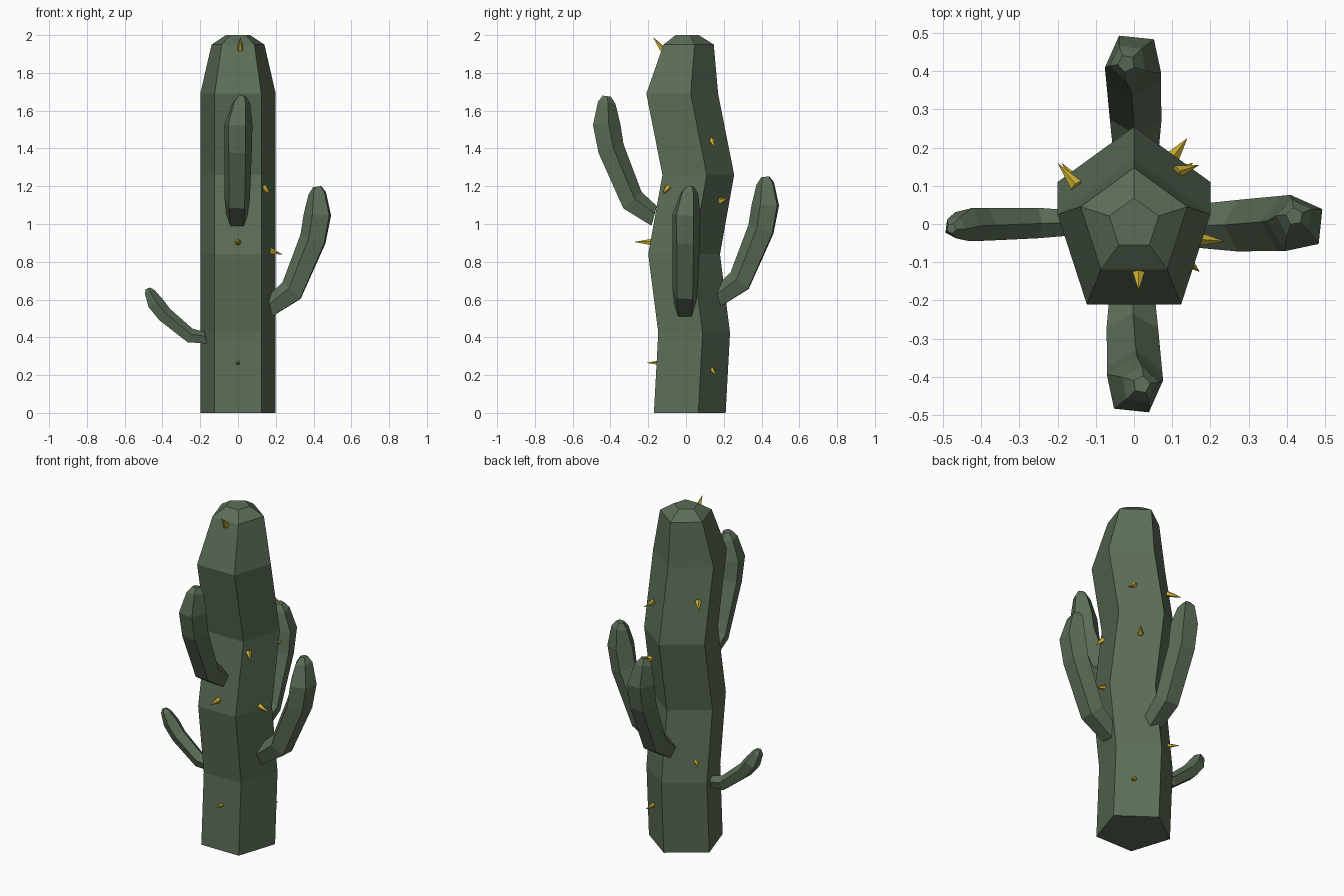
import bpy, bmesh, math
from mathutils import Vector, Matrix

if "Cube" in bpy.data.objects:
    bpy.data.objects.remove(bpy.data.objects["Cube"])


def material(name, rgb):
    m = bpy.data.materials.new(name)
    m.diffuse_color = (*rgb, 1)
    m.use_nodes = True
    m.node_tree.nodes["Principled BSDF"].inputs["Base Color"].default_value = m.diffuse_color
    return m


green = material("cactus_green", (0.105, 0.155, 0.095))
gold = material("spine_gold", (0.62, 0.43, 0.03))


def finish(name, bm, mat):
    bmesh.ops.recalc_face_normals(bm, faces=bm.faces[:])
    me = bpy.data.meshes.new(name)
    bm.to_mesh(me)
    bm.free()
    me.materials.append(mat)
    ob = bpy.data.objects.new(name, me)
    bpy.context.collection.objects.link(ob)
    return ob


def pentagon(center, radius, u, v, twist=0):
    """Five points with the first corner along v."""
    pts = []
    for i in range(5):
        a = math.radians(90 + 72 * i + twist)
        pts.append(Vector(center) + radius * (math.cos(a) * u + math.sin(a) * v))
    return pts


def loft(name, rings, mat):
    bm = bmesh.new()
    vs = [[bm.verts.new(p) for p in r] for r in rings]
    for a, b in zip(vs, vs[1:]):
        for i in range(5):
            j = (i + 1) % 5
            bm.faces.new((a[i], a[j], b[j], b[i]))
    bm.faces.new(vs[0][::-1])
    bm.faces.new(vs[-1])
    return finish(name, bm, mat)


# Trunk: pentagonal rings swaying in y (z, y offset, radius)
X, Y = Vector((1, 0, 0)), Vector((0, 1, 0))
trunk = [(0, 0, .21), (.425, .023, .21), (.84, -.03, .21), (1.26, .045, .21),
         (1.69, -.04, .21), (1.95, 0, .147), (2.0, 0, .068)]
loft("trunk", [pentagon((0, y, z), r, X, Y) for z, y, r in trunk], green)

# Arms: one bent shape (x, y, z from base, radius, tilt of ring axis from +x)
arm = [(0, -.005, 0, .06, 15), (.118, -.005, .085, .071, 48),
       (.232, 0, .36, .076, 70), (.255, 0, .49, .078, 88),
       (.252, .015, .605, .05, 98), (.25, .02, .64, .023, 98)]


def add_arm(name, z, turn, scale=1.0, lean=0.0):
    mat = (Matrix.Rotation(math.radians(turn), 4, 'Z')
           @ Matrix.Translation((.17, 0, z))
           @ Matrix.Rotation(math.radians(lean), 4, 'Y')
           @ Matrix.Scale(scale, 4))
    rings = []
    for i, (x, y, h, r, tilt) in enumerate(arm):
        t = math.radians(tilt)
        inward = Vector((-math.sin(t), 0, math.cos(t)))
        rings.append([mat @ p for p in
                      pentagon((x, y, h), r, Y, inward, -2 * i)])
    loft(name, rings, green)


add_arm("right_arm", .558, 0)
add_arm("front_arm", 1.037, -90)
add_arm("back_arm", .61, 90)
add_arm("left_arm", .395, 180, .59, 28)

# Spines: five-sided cones from base to tip
spines = [((.012, -.125, 1.925), (.012, -.175, 1.99), .018),
          ((0, -.185, .903), (0, -.275, .905), .018),
          ((0, -.15, .265), (0, -.21, .265), .012),
          ((.135, -.095, 1.195), (.172, -.125, 1.155), .018),
          ((.17, -.04, .857), (.238, -.045, .838), .018),
          ((.105, .18, 1.12), (.14, .225, 1.14), .018),
          ((.11, .135, 1.445), (.172, .155, 1.40), .018),
          ((.11, .135, .23), (.155, .16, .2), .016),
          ((-.15, .1, 1.50), (-.2, .16, 1.47), .018),
          ((-.145, .11, .545), (-.19, .16, .54), .014)]
for n, (base, tip, r) in enumerate(spines):
    base, tip = Vector(base), Vector(tip)
    d = tip - base
    bm = bmesh.new()
    bmesh.ops.create_cone(
        bm, cap_ends=True, segments=5, radius1=r, radius2=0, depth=d.length,
        matrix=Matrix.Translation((base + tip) / 2)
        @ d.to_track_quat('Z', 'Y').to_matrix().to_4x4())
    bmesh.ops.remove_doubles(bm, verts=bm.verts[:], dist=1e-5)
    finish(f"spine_{n + 1}", bm, gold)
